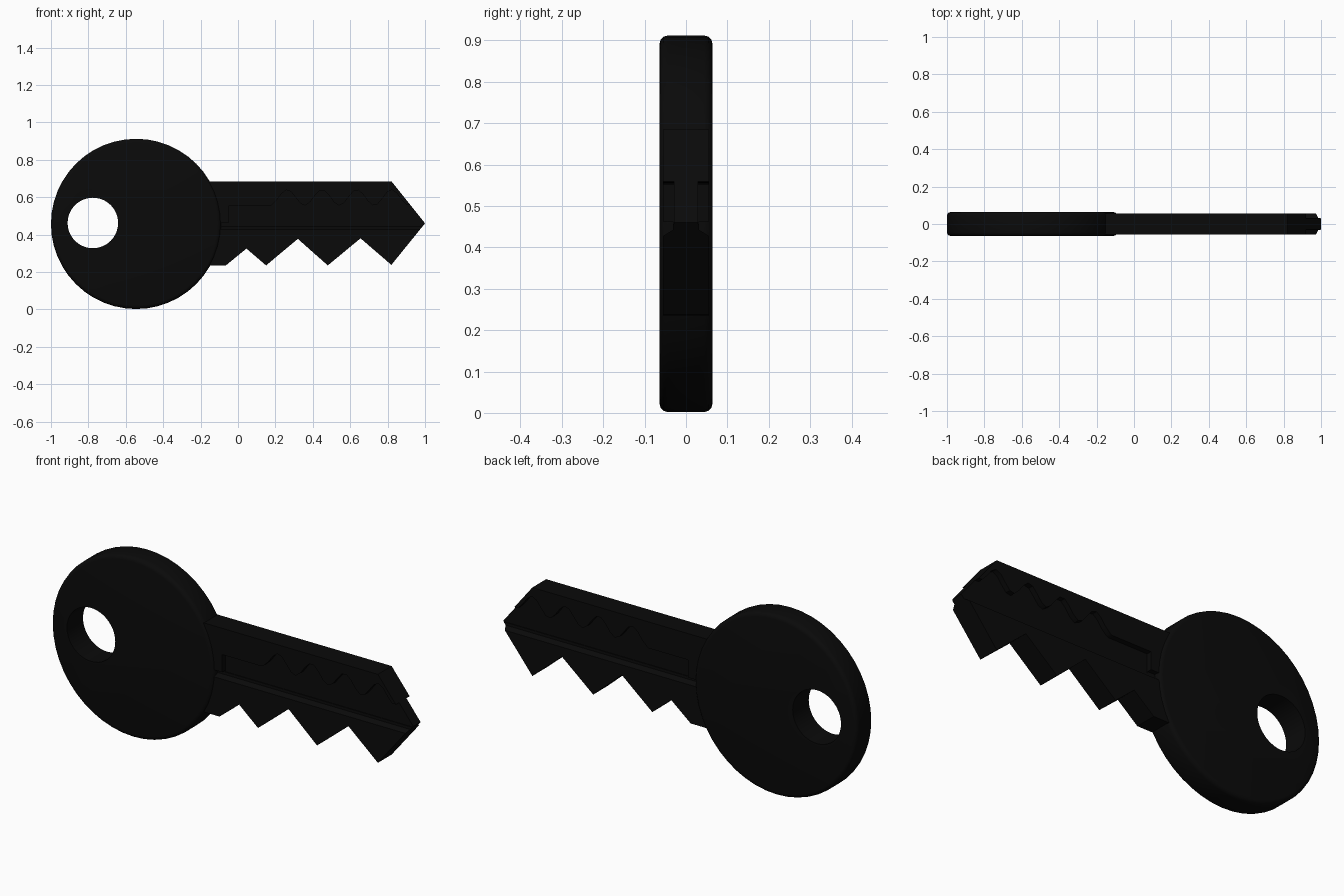
import bpy, bmesh, math
from mathutils import Vector

if "Cube" in bpy.data.objects:
    bpy.data.objects.remove(bpy.data.objects["Cube"])

black = bpy.data.materials.new("key_black")
black.diffuse_color = (0.003, 0.003, 0.003, 1)
black.use_nodes = True
black.node_tree.nodes["Principled BSDF"].inputs["Base Color"].default_value = black.diffuse_color


def prism(name, points, direction):
    """Extrude a closed 3D outline along a direction."""
    bm = bmesh.new()
    face = bm.faces.new([bm.verts.new(p) for p in points])
    ext = bmesh.ops.extrude_face_region(bm, geom=[face])["geom"]
    bmesh.ops.translate(bm, vec=Vector(direction),
                        verts=[v for v in ext if isinstance(v, bmesh.types.BMVert)])
    bmesh.ops.recalc_face_normals(bm, faces=bm.faces)
    mesh = bpy.data.meshes.new(name)
    bm.to_mesh(mesh)
    bm.free()
    mesh.materials.append(black)
    ob = bpy.data.objects.new(name, mesh)
    bpy.context.collection.objects.link(ob)
    return ob


def plate(name, outline, y0, y1):
    return prism(name, [(x, y0, z) for x, z in outline], (0, y1 - y0, 0))


def circle(cx, cz, r, n):
    return [(cx + r * math.cos(2 * math.pi * i / n),
             cz + r * math.sin(2 * math.pi * i / n)) for i in range(n)]


def activate(ob):
    bpy.ops.object.select_all(action='DESELECT')
    ob.select_set(True)
    bpy.context.view_layer.objects.active = ob


def cut(ob, cutter):
    activate(ob)
    m = ob.modifiers.new("cut", 'BOOLEAN')
    m.operation, m.solver, m.object = 'DIFFERENCE', 'EXACT', cutter
    bpy.ops.object.modifier_apply(modifier=m.name)
    bpy.data.objects.remove(cutter, do_unlink=True)


# Round head with softened rim
head = plate("key_head", circle(-0.545, 0.457, 0.455, 48), -0.064, 0.064)
activate(head)
bev = head.modifiers.new("rim", 'BEVEL')
bev.width, bev.segments, bev.limit_method = 0.02, 3, 'ANGLE'
bev.angle_limit = math.radians(40)
bpy.ops.object.modifier_apply(modifier=bev.name)
# Key ring hole
cut(head, plate("hole_cutter", circle(-0.776, 0.462, 0.135, 40), -0.2, 0.2))

# Toothed blade
T = 0.055
blade = plate("key_blade", [
    (-0.3, 0.235), (-0.065, 0.235), (0.045, 0.325), (0.15, 0.235),
    (0.32, 0.377), (0.48, 0.235), (0.655, 0.38), (0.82, 0.238),
    (1.0, 0.46), (0.82, 0.685), (-0.3, 0.685)], -T, T)

# Wavy milled channel outline
wave = [(-0.05, 0.456), (-0.05, 0.552), (0.17, 0.552)]
for i in range(29):
    x = 0.18 + 0.72 * i / 28
    wave.append((x, 0.597 - 0.042 * math.cos(2 * math.pi * (x - 0.17) / 0.186)))
wave += [(1.1, 0.555), (1.1, 0.456)]

# Both faces get the long sloped groove and the wavy channel
for s in (-1, 1):
    cut(blade, prism("groove_cutter", [
        (-0.2, s * 0.08, 0.425), (-0.2, s * T, 0.428), (-0.2, s * 0.032, 0.442),
        (-0.2, s * 0.032, 0.463), (-0.2, s * 0.08, 0.463)], (1.3, 0, 0)))
    cut(blade, plate("wave_cutter", wave, s * 0.029, s * 0.09))

for ob in (head, blade):
    activate(ob)
    bpy.ops.object.shade_smooth_by_angle(angle=math.radians(32))
